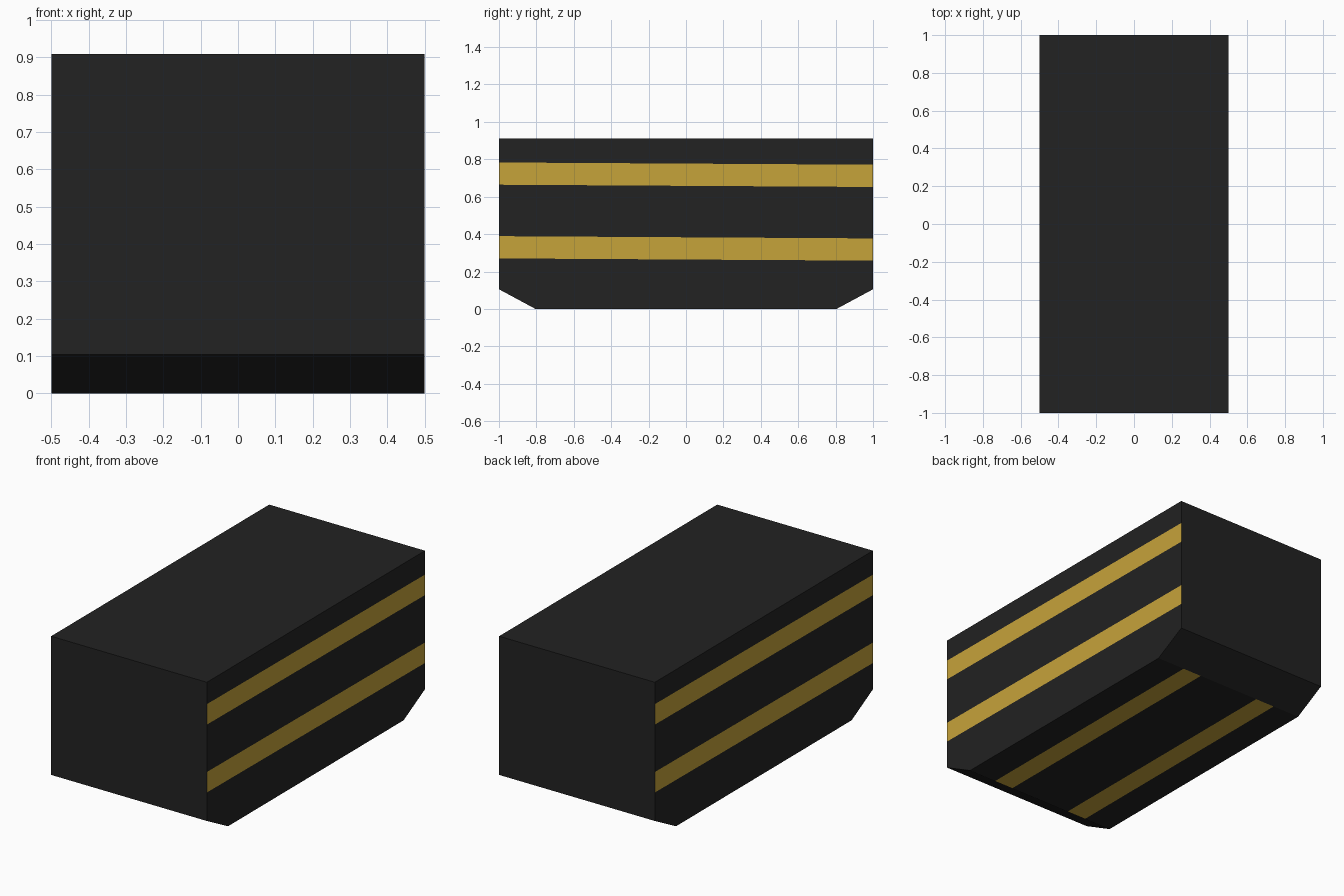
import bpy, bmesh
from mathutils import Vector

if "Cube" in bpy.data.objects:
    bpy.data.objects.remove(bpy.data.objects["Cube"])


def material(name, color):
    m = bpy.data.materials.new(name)
    m.diffuse_color = (*color, 1)
    m.use_nodes = True
    m.node_tree.nodes["Principled BSDF"].inputs["Base Color"].default_value = m.diffuse_color
    return m


# hull outline (y, z): a box with both lower ends chamfered
PROFILE = [(-0.805, 0), (0.805, 0), (1, 0.105), (1, 0.91), (-1, 0.91), (-1, 0.105)]
SIDE_BANDS = [(0.264, 0.383), (0.658, 0.777)]    # heights
FLOOR_BANDS = [(-0.325, -0.20), (0.197, 0.32)]   # x positions
SLOPE = 0.006                                    # slight tilt of the side bands

bm = bmesh.new()
base = bm.faces.new([bm.verts.new((-0.5, y, z)) for y, z in PROFILE])
ext = bmesh.ops.extrude_face_region(bm, geom=[base])
bmesh.ops.translate(bm, vec=(1, 0, 0),
                    verts=[g for g in ext["geom"] if isinstance(g, bmesh.types.BMVert)])
bmesh.ops.recalc_face_normals(bm, faces=bm.faces)


def paint_bands(direction, axis, bands):
    """Cut the faces pointing one way into bands and colour them gold."""
    def chosen():
        bm.normal_update()
        return [f for f in bm.faces if f.normal.dot(direction) > 0.99]

    for edge in (e for band in bands for e in band):
        faces = chosen()
        geom = faces + list({e for f in faces for e in f.edges}) \
                     + list({v for f in faces for v in f.verts})
        bmesh.ops.bisect_plane(bm, geom=geom, dist=1e-5,
                               plane_co=axis * (edge / axis.length_squared),
                               plane_no=axis)
    for f in chosen():
        d = f.calc_center_median().dot(axis)
        f.material_index = int(any(lo < d < hi for lo, hi in bands))


# gold bands on both long sides and underneath
for s in (1, -1):
    paint_bands(Vector((s, 0, 0)), Vector((0, SLOPE * s, 1)), SIDE_BANDS)
paint_bands(Vector((0, 0, -1)), Vector((1, 0, 0)), FLOOR_BANDS)

mesh = bpy.data.meshes.new("striped_block")
bm.to_mesh(mesh)
bm.free()
mesh.materials.append(material("charcoal", (0.016, 0.016, 0.016)))
mesh.materials.append(material("gold", (0.565, 0.367, 0.042)))
bpy.context.collection.objects.link(bpy.data.objects.new("striped_block", mesh))
